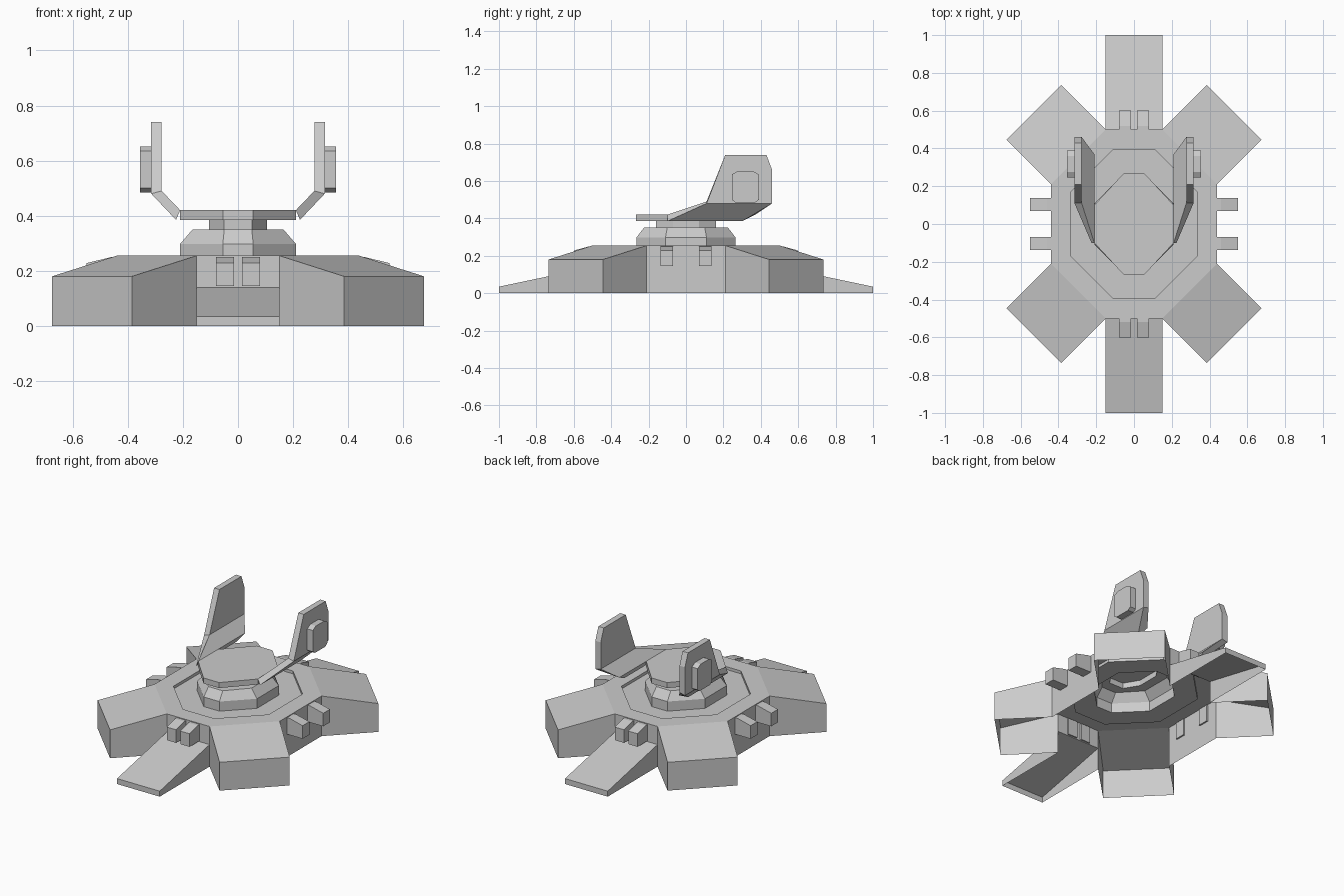
import bpy, bmesh

if "Cube" in bpy.data.objects:
    bpy.data.objects.remove(bpy.data.objects["Cube"])

def make(name, verts, faces):
    bm = bmesh.new()
    vs = [bm.verts.new(v) for v in verts]
    for f in faces:
        bm.faces.new([vs[i] for i in f])
    bmesh.ops.remove_doubles(bm, verts=bm.verts, dist=1e-5)
    bmesh.ops.recalc_face_normals(bm, faces=bm.faces)
    me = bpy.data.meshes.new(name)
    bm.to_mesh(me)
    bm.free()
    ob = bpy.data.objects.new(name, me)
    bpy.context.collection.objects.link(ob)
    return ob

def octagon(xi, yo, xo, yi, z):
    q = [(xo, yi), (xi, yo), (-xi, yo), (-xo, yi)]
    return [(x, y, z) for x, y in q + [(-x, -y) for x, y in q]]

def loft(name, rings, cap_bottom=False, cap_top=False):
    n = len(rings[0])
    verts = [p for r in rings for p in r]
    faces = [(k*n+i, k*n+(i+1) % n, (k+1)*n+(i+1) % n, (k+1)*n+i)
             for k in range(len(rings)-1) for i in range(n)]
    if cap_bottom:
        faces.append(tuple(range(n)))
    if cap_top:
        faces.append(tuple(range(len(verts)-n, len(verts))))
    return make(name, verts, faces)

def prism(name, a, b):
    return loft(name, [a, b], True, True)

# Deck with a shallow octagonal recess, open underneath
TOP, LEG, FLOOR = 0.255, 0.18, 0.237
loft("deck", [octagon(.15, .5, .44, .21, TOP), octagon(.11, .395, .335, .17, TOP),
              octagon(.11, .395, .335, .17, FLOOR), octagon(.055, .265, .21, .11, FLOOR)])

# Four diagonal legs: sloping top, two sides and an end wall
for sx in (1, -1):
    for sy in (1, -1):
        pts = [(.15, .5, TOP), (.385, .735, LEG), (.675, .445, LEG), (.44, .21, TOP)]
        up = [(sx*x, sy*y, z) for x, y, z in pts]
        down = [(x, y, 0) for x, y, z in up]
        make("leg", up + down, [(0, 1, 2, 3), (0, 1, 5, 4), (1, 2, 6, 5), (2, 3, 7, 6)])

# Side walls between legs
for s in (1, -1):
    make("side_wall", [(s*.44, y, z) for y, z in
                       ((-.21, 0), (.21, 0), (.21, TOP), (-.21, TOP))], [(0, 1, 2, 3)])

# Front and back ramps with the short wall above each
for s in (1, -1):
    prof = [(.5, 0), (.5, .14), (1, .035), (1, 0)]
    v = [(x, s*y, z) for x in (-.15, .15) for y, z in prof]
    v += [(-.15, s*.5, TOP), (.15, s*.5, TOP)]
    make("ramp", v, [(0, 1, 2, 3), (4, 5, 6, 7), (1, 2, 6, 5), (2, 3, 7, 6), (1, 5, 9, 8)])

# Pairs of clamps on all four edges
for s in (1, -1):
    for t in (1, -1):
        side = [(.43, .145), (.43, .25), (.46, .25), (.55, .228), (.55, .145)]
        prism("side_clamp", [(s*x, t*.07, z) for x, z in side],
              [(s*x, t*.137, z) for x, z in side])
        end = [(.49, .145), (.49, .25), (.52, .25), (.6, .228), (.6, .145)]
        prism("end_clamp", [(t*.015, s*y, z) for y, z in end],
              [(t*.08, s*y, z) for y, z in end])

# Hollow turret base and neck
loft("turret", [octagon(.055, .265, .21, .11, FLOOR), octagon(.055, .265, .21, .11, .298),
                octagon(.05, .225, .165, .10, .35), octagon(.05, .16, .105, .07, .35),
                octagon(.05, .16, .105, .07, .388)])

# Swivel platform
prism("platform", octagon(.055, .268, .21, .1, .385), octagon(.055, .268, .21, .1, .42))

# Bent fork arms with a pod on the outside of each
for s in (1, -1):
    inner = [(.21, -.1, .42), (.21, .37, .42), (.277, .46, .49), (.277, .46, .66),
             (.277, .43, .74), (.277, .21, .74), (.277, .11, .49)]
    outer = [(.225, -.1, .385), (.225, .3, .385), (.315, .46, .48), (.315, .46, .66),
             (.315, .43, .74), (.315, .21, .74), (.315, .11, .48)]
    v = [(s*x, y, z) for x, y, z in inner + outer]
    f = [(0, 1, 2, 6), (2, 3, 4, 5, 6), (7, 8, 9, 13), (9, 10, 11, 12, 13)]
    f += [(i, (i+1) % 7, (i+1) % 7 + 7, i + 7) for i in range(7)]
    make("fork_arm", v, f)
    pod = [(.245, .5), (.245, .635), (.275, .652), (.36, .652),
           (.39, .635), (.39, .5), (.37, .485), (.265, .485)]
    prism("arm_pod", [(s*.31, y, z) for y, z in pod], [(s*.355, y, z) for y, z in pod])
